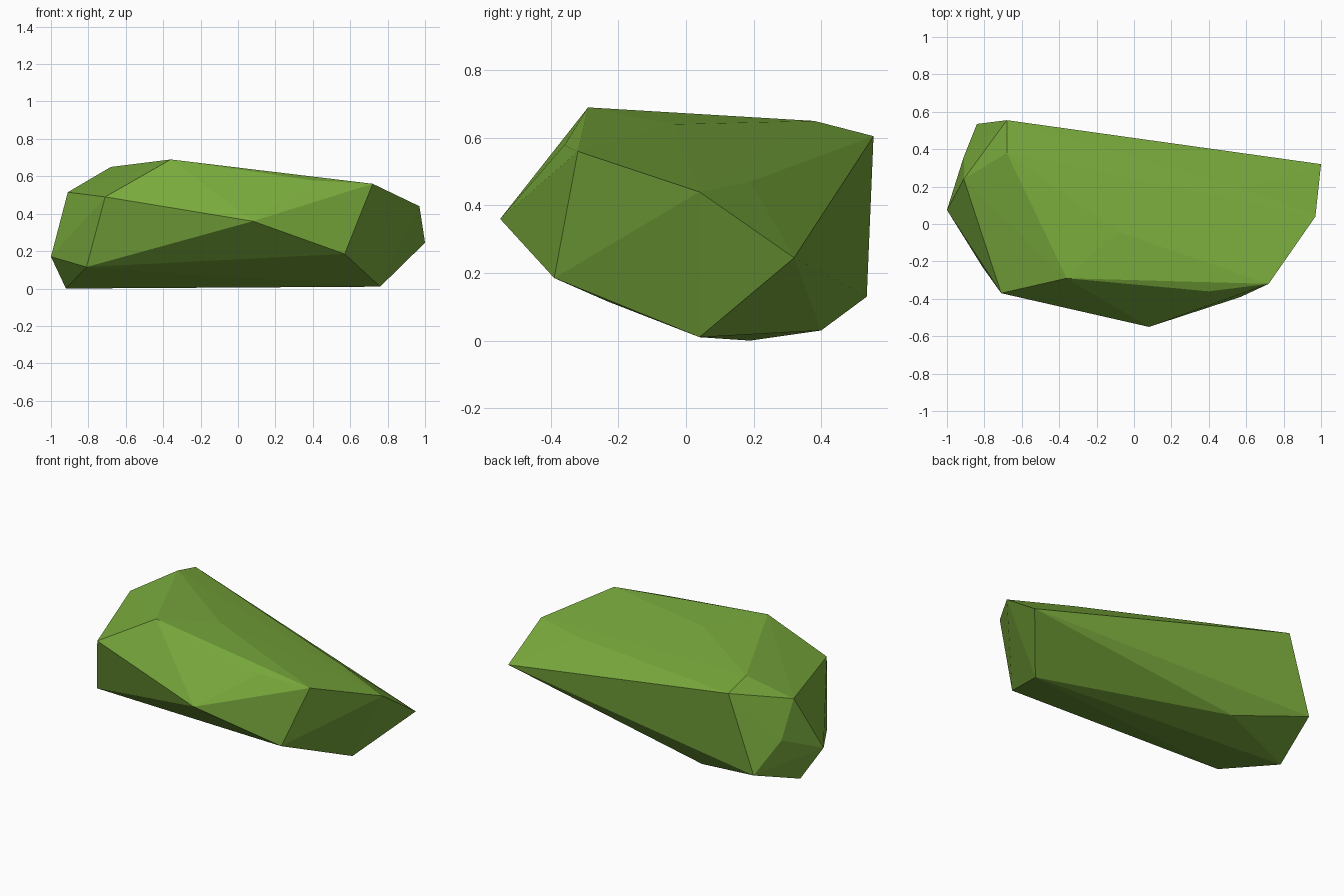
import bpy
import bmesh

default_cube = bpy.data.objects.get("Cube")
if default_cube:
    bpy.data.objects.remove(default_cube, do_unlink=True)


def flat_material(name, color):
    """One plain colour for both the viewport and the render."""
    material = bpy.data.materials.new(name)
    material.use_nodes = True
    material.diffuse_color = color
    shader = material.node_tree.nodes["Principled BSDF"]
    shader.inputs["Base Color"].default_value = color
    shader.inputs["Roughness"].default_value = 0.9
    return material


def faceted_rock(name, corner_groups, material):
    """Wrap a tight flat-faced skin around groups of corner points."""
    bm = bmesh.new()
    for group in corner_groups:
        for corner in group:
            bm.verts.new(corner)
    hull = bmesh.ops.convex_hull(bm, input=bm.verts[:])
    leftover = {v for v in hull["geom_interior"] + hull["geom_unused"]
                if isinstance(v, bmesh.types.BMVert)}
    bmesh.ops.delete(bm, geom=list(leftover), context="VERTS")
    bmesh.ops.recalc_face_normals(bm, faces=bm.faces[:])
    for face in bm.faces:
        face.smooth = False
    mesh = bpy.data.meshes.new(name)
    bm.to_mesh(mesh)
    bm.free()
    mesh.materials.append(material)
    rock = bpy.data.objects.new(name, mesh)
    bpy.context.collection.objects.link(rock)
    return rock


# Corners touching or close to the ground
foot = [(-.92, .19, 0), (.76, .04, .01), (-.39, .40, .03),
        (-.81, -.23, .115), (-.84, .535, .13)]

# Widest corners around the sides, from the front nose round to the right
waist = [(.08, -.55, .36), (.57, -.39, .185), (.97, .04, .44),
         (1, .32, .245), (-.91, .36, .30), (-1, .075, .17)]

# Rim of the upper surface
rim = [(-.71, -.37, .49), (.40, -.36, .578), (.72, -.32, .56),
       (-.68, .555, .605), (-.91, .24, .515)]

# Gentle peaks on the top
crown = [(-.36, -.29, .69), (-.09, -.04, .64), (-.68, .38, .65),
         (.59, .19, .47)]

moss_green = flat_material("moss green", (.19, .40, .045, 1))
faceted_rock("rock", [foot, waist, rim, crown], moss_green)
